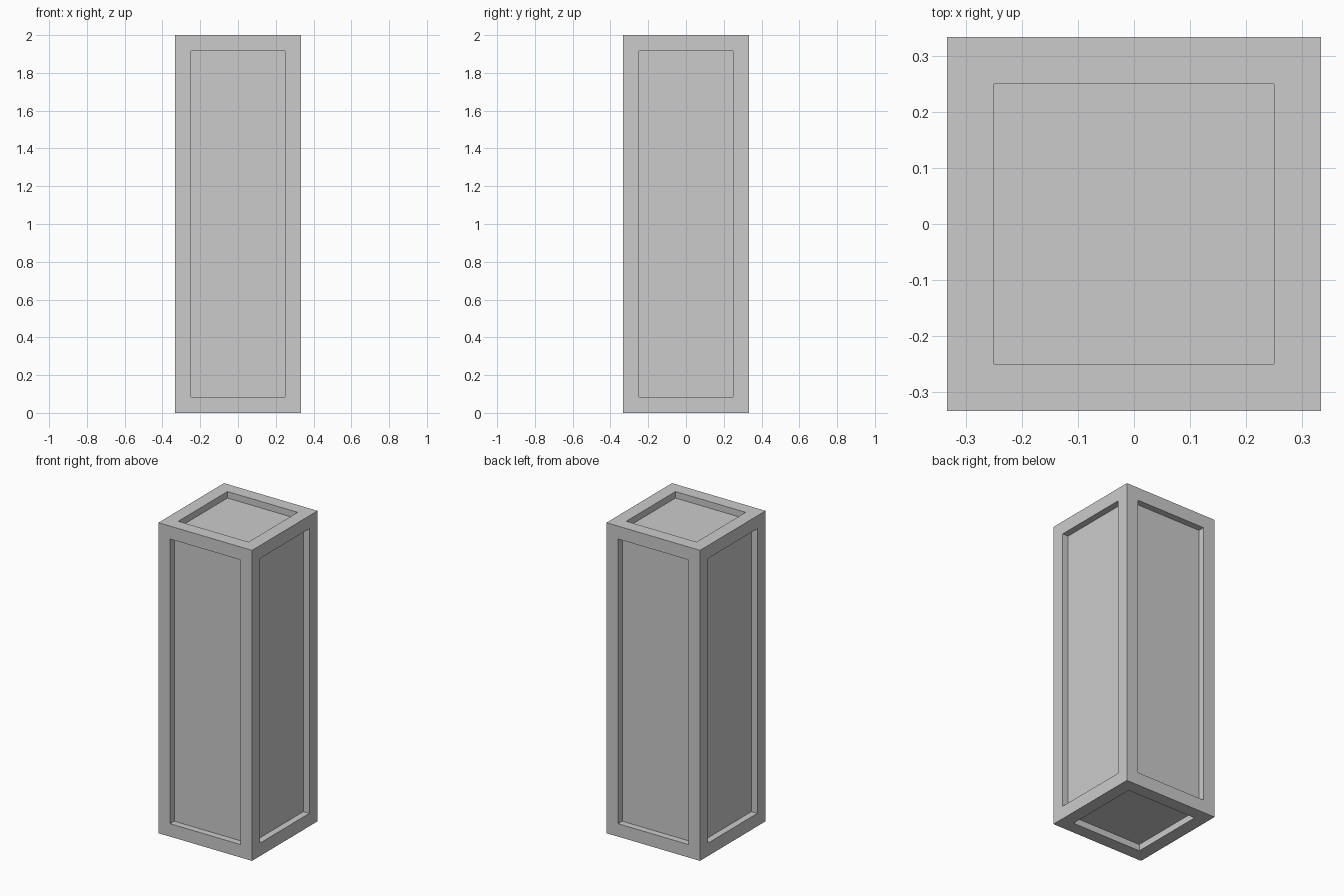
import bpy, bmesh
from mathutils import Vector

if "Cube" in bpy.data.objects:
    bpy.data.objects.remove(bpy.data.objects["Cube"])

WIDTH, HEIGHT = 2 / 3, 2.0
BORDER, DEPTH = 1 / 12, 0.042

# Square pillar standing on z = 0
bm = bmesh.new()
bmesh.ops.create_cube(bm, size=1.0)
bmesh.ops.scale(bm, vec=(WIDTH, WIDTH, HEIGHT), verts=bm.verts)
bmesh.ops.translate(bm, vec=(0, 0, HEIGHT / 2), verts=bm.verts)
bm.normal_update()

# Frame border on all six sides, then straight-walled sunken panels
panels = bm.faces[:]
normals = [f.normal.copy() for f in panels]
bmesh.ops.inset_individual(bm, faces=panels, thickness=BORDER, use_even_offset=True)
for panel, normal in zip(panels, normals):
    sunk = bmesh.ops.extrude_discrete_faces(bm, faces=[panel])["faces"][0]
    bmesh.ops.translate(bm, vec=-normal * DEPTH, verts=sunk.verts[:])
bmesh.ops.recalc_face_normals(bm, faces=bm.faces[:])

mesh = bpy.data.meshes.new("panelled_pillar")
bm.to_mesh(mesh)
bm.free()
pillar = bpy.data.objects.new("panelled_pillar", mesh)
bpy.context.collection.objects.link(pillar)
